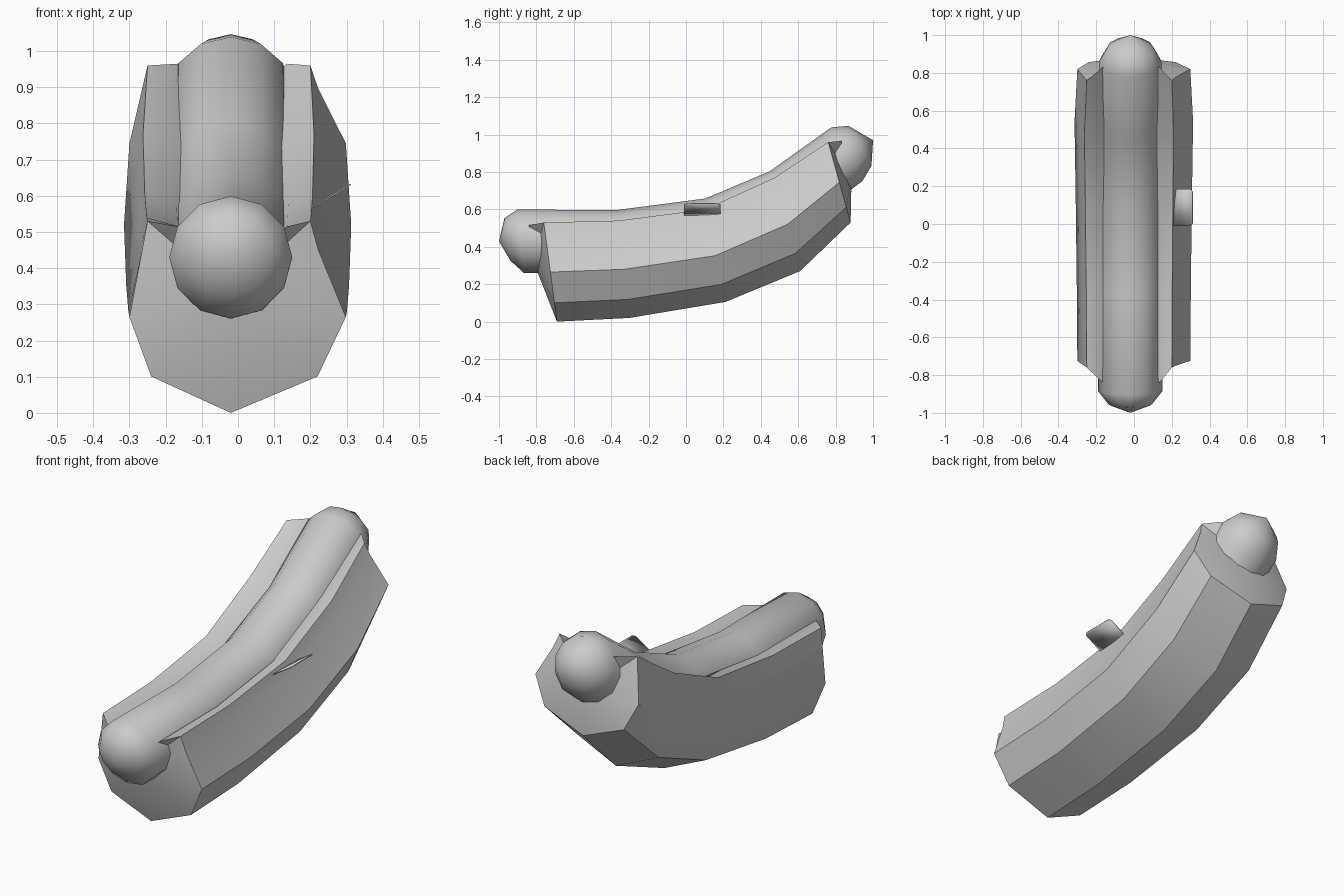
import bpy, bmesh, math
from mathutils import Vector

if "Cube" in bpy.data.objects:
    bpy.data.objects.remove(bpy.data.objects["Cube"])

CX = -0.02  # sausage centre line


def loft(name, rings, start, end, angle):
    """Skin closed rings and close both ends with a fan to an apex."""
    bm = bmesh.new()
    vr = [[bm.verts.new(p) for p in r] for r in rings]
    n = len(rings[0])
    for a, b in zip(vr, vr[1:]):
        for i in range(n):
            j = (i + 1) % n
            bm.faces.new((a[i], a[j], b[j], b[i]))
    for ring, tip in ((vr[0], start), (vr[-1], end)):
        apex = bm.verts.new(tip)
        for i in range(n):
            bm.faces.new((ring[i], ring[(i + 1) % n], apex))
    bmesh.ops.recalc_face_normals(bm, faces=bm.faces)
    return finish(name, bm, angle)


def finish(name, bm, angle):
    me = bpy.data.meshes.new(name)
    bm.to_mesh(me)
    bm.free()
    ob = bpy.data.objects.new(name, me)
    bpy.context.collection.objects.link(ob)
    bpy.ops.object.select_all(action='DESELECT')
    ob.select_set(True)
    bpy.context.view_layer.objects.active = ob
    bpy.ops.object.shade_smooth_by_angle(angle=math.radians(angle))
    return ob


# Bun: one cross-section (x, height fraction) swept through tilted stations
section = [(CX, 0), (0.22, .19), (0.298, .5), (0.222, .85), (0.2, 1),
           (0.135, .96), (CX, .72), (-0.165, .96), (-0.25, 1),
           (-0.265, .85), (-0.3, .5), (-0.24, .19)]
# bottom y, z, top y, z, width factor
stations = [(-.69, 0, -.76, .53, 1), (-.3, .02, -.36, .54, 1.01),
            (.21, .105, .1, .60, 1.03), (.61, .27, .475, .77, 1.05),
            (.88, .53, .76, .96, 1)]
rings = []
for by, bz, ty, tz, w in stations:
    rings.append([Vector((x * w, by + (ty - by) * t, bz + (tz - bz) * t))
                  for x, t in section])
# Groove lips reach out past the ends
for i in (5, 7):
    rings[0][i].y, rings[0][i].z = -.84, .515
    rings[-1][i].y, rings[-1][i].z = .83, .965
rings[0][6].y = -.83
rings[-1][6].y = .86
loft("bun", rings, (CX, -.82, .33), (CX, .885, .76), 35)

# Sausage: twelve-sided tube with domed ends (y, z, radius, tilt in degrees)
path = [(-.955, .44, .115, 8), (-.885, .43, .17, 6), (-.36, .427, .17, 3),
        (.15, .495, .17, 16), (.53, .655, .17, 29), (.86, .895, .166, 30),
        (.93, .94, .123, 30)]
tube = []
for y, z, r, tilt in path:
    a = math.radians(tilt)
    ring = []
    for k in range(12):
        u = k * math.tau / 12
        h = r * math.cos(u)
        ring.append((CX + r * math.sin(u), y - h * math.sin(a), z + h * math.cos(a)))
    tube.append(ring)
loft("sausage", tube, (CX, -1, .43), (CX, 1.0, .97), 50)

# Thin tilted tab on the right side
bm = bmesh.new()
outline = [(.2, -.01), (.3, -.01), (.31, .005), (.31, .17), (.3, .185), (.2, .185)]
bm.faces.new([bm.verts.new((x, y, .565 + (x - .2) * .62)) for x, y in outline])
tab = finish("side_tab", bm, 30)
solid = tab.modifiers.new("thickness", 'SOLIDIFY')
solid.thickness = .004
